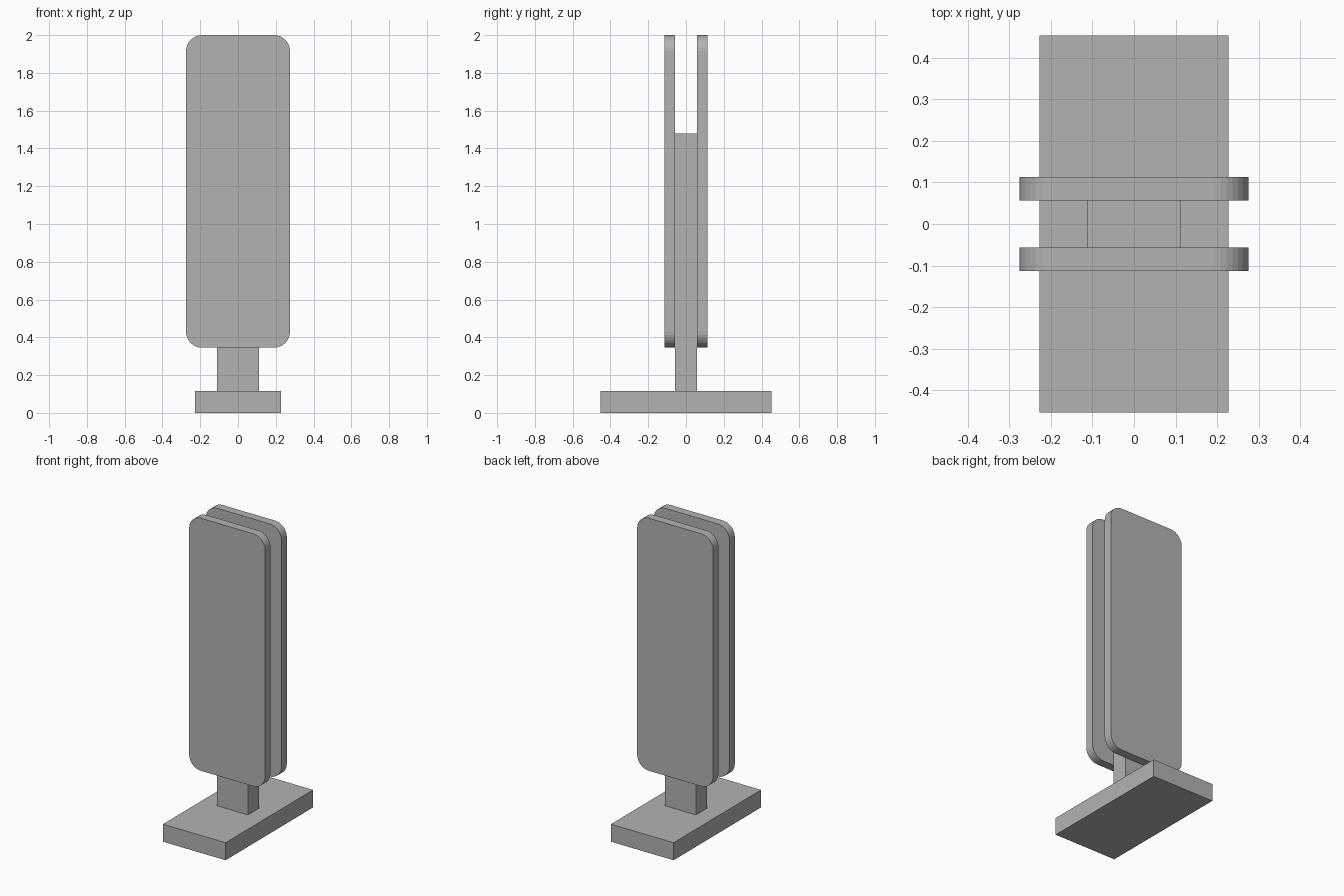
import bpy
import bmesh

cube = bpy.data.objects.get("Cube")
if cube:
    bpy.data.objects.remove(cube, do_unlink=True)

# Single grey finish
grey = bpy.data.materials.new("plain_grey")
grey.use_nodes = True
colour = (0.45, 0.45, 0.45, 1)
grey.diffuse_color = colour
grey.node_tree.nodes["Principled BSDF"].inputs["Base Color"].default_value = colour


def block(name, low, high, corner=0):
    """Box between two corners; corner rounds the edges that run along y."""
    bm = bmesh.new()
    bmesh.ops.create_cube(bm, size=1)
    for v in bm.verts:
        v.co = [high[i] if v.co[i] > 0 else low[i] for i in range(3)]
    if corner:
        edges = [e for e in bm.edges
                 if abs(e.verts[0].co.y - e.verts[1].co.y) > 0.001]
        bmesh.ops.bevel(bm, geom=edges, offset=corner, segments=8,
                        profile=0.5, affect='EDGES')
    mesh = bpy.data.meshes.new(name)
    bm.to_mesh(mesh)
    bm.free()
    mesh.materials.append(grey)
    obj = bpy.data.objects.new(name, mesh)
    bpy.context.collection.objects.link(obj)
    return obj


# Foot and upright
block("base", (-0.227, -0.453, 0), (0.227, 0.453, 0.115))
block("post", (-0.112, -0.057, 0.115), (0.112, 0.057, 1.48))

# Rounded panels on both faces of the post
block("front_panel", (-0.275, -0.113, 0.345), (0.275, -0.057, 2), 0.085)
block("back_panel", (-0.275, 0.057, 0.345), (0.275, 0.113, 2), 0.085)
